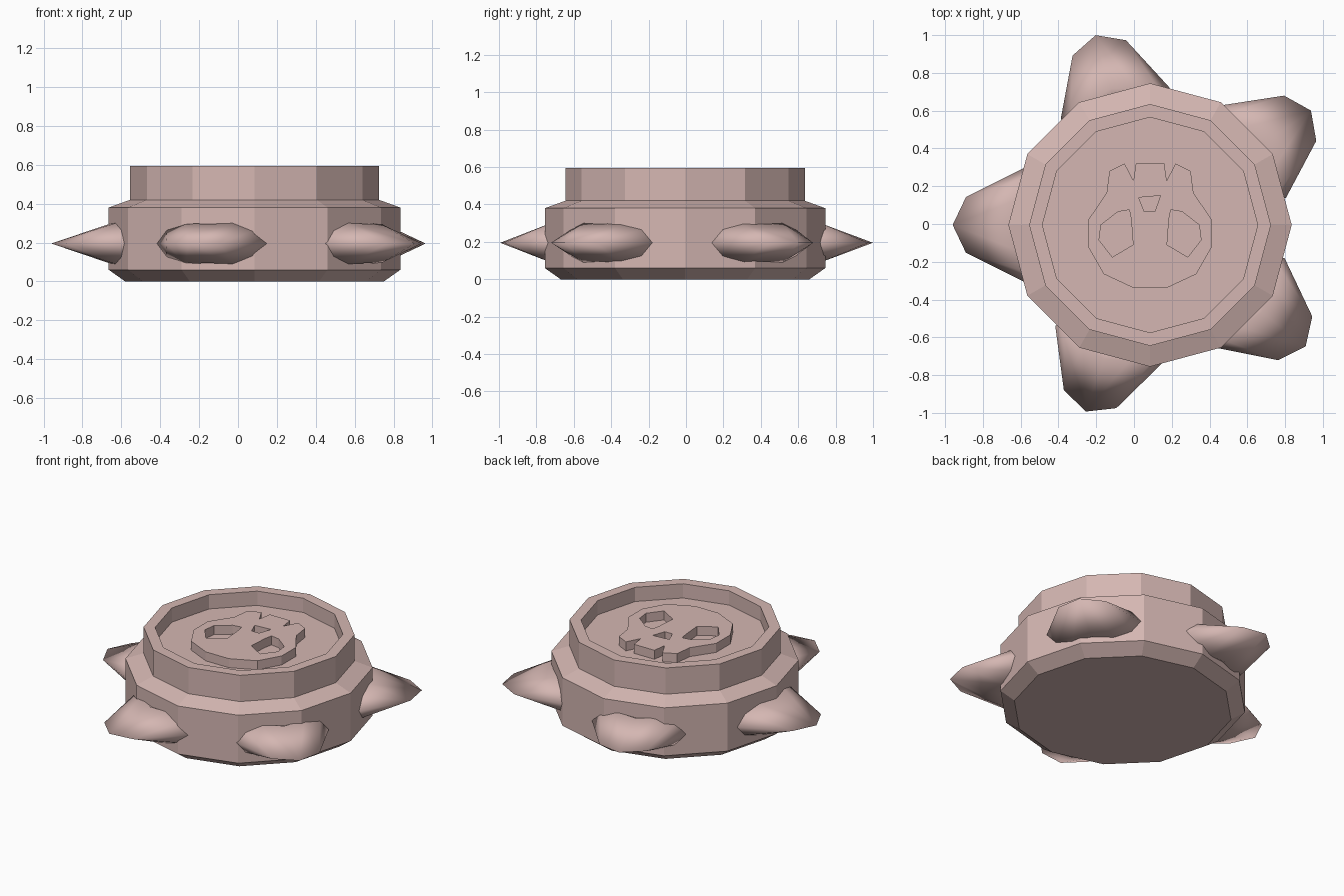
import bpy, bmesh
from math import sin, cos, pi, radians
from mathutils import Matrix, Vector

CENTRE = Vector((0.085, -0.005, 0))

cube = bpy.data.objects.get("Cube")
if cube:
    bpy.data.objects.remove(cube, do_unlink=True)

COLOUR = (0.66, 0.47, 0.445, 1)
mat = bpy.data.materials.new("dusty pink")
mat.use_nodes = True
mat.diffuse_color = COLOUR
mat.node_tree.nodes["Principled BSDF"].inputs["Base Color"].default_value = COLOUR


def add_object(name, data):
    data.materials.clear()
    data.materials.append(mat)
    ob = bpy.data.objects.new(name, data)
    bpy.context.collection.objects.link(ob)
    return ob


def finish(name, bm, smooth=False):
    bmesh.ops.recalc_face_normals(bm, faces=bm.faces)
    for f in bm.faces:
        f.smooth = smooth
    me = bpy.data.meshes.new(name)
    bm.to_mesh(me)
    bm.free()
    return add_object(name, me)


def lathe(name, profile, sides=12):
    """Revolve (radius, height) points, closing both ends with flat caps."""
    bm = bmesh.new()
    rings = [[bm.verts.new((r * cos(2 * pi * i / sides), r * sin(2 * pi * i / sides), z))
              for i in range(sides)] for r, z in profile]
    for a, b in zip(rings, rings[1:]):
        for i in range(sides):
            j = (i + 1) % sides
            bm.faces.new((a[i], a[j], b[j], b[i]))
    bm.faces.new(rings[0])
    bm.faces.new(rings[-1])
    return finish(name, bm)


# Drum-shaped body with a stepped top and a recessed face
body = lathe("body", [(0.665, 0), (0.75, 0.06), (0.75, 0.38), (0.64, 0.42),
                      (0.64, 0.595), (0.57, 0.595), (0.57, 0.5)])
body.location = CENTRE

# Skull emblem: raised plate with eye and nose holes
half = [(0.075, 0.325), (0.088, 0.235), (0.135, 0.325), (0.215, 0.285), (0.23, 0.17),
        (0.325, 0.03), (0.325, -0.12), (0.245, -0.26), (0.085, -0.335)]
eye = [(0.11, 0.08), (0.17, 0.07), (0.26, 0), (0.27, -0.08), (0.2, -0.17),
       (0.09, -0.105), (0.1, 0.03)]
nose = [(-0.06, 0.145), (0.055, 0.155), (0.025, 0.07), (-0.03, 0.07)]


def flip(pts):
    return [(-x, y) for x, y in reversed(pts)]


curve = bpy.data.curves.new("emblem_outline", "CURVE")
curve.dimensions = '2D'
curve.fill_mode = 'BOTH'
curve.extrude = 0.03
for pts in (half + flip(half), eye, flip(eye), nose):
    spline = curve.splines.new('POLY')
    spline.points.add(len(pts) - 1)
    for p, (x, y) in zip(spline.points, pts):
        p.co = (x, y, 0, 1)
    spline.use_cyclic_u = True
outline = bpy.data.objects.new("emblem_outline", curve)
bpy.context.collection.objects.link(outline)
bpy.context.view_layer.update()
plate = bpy.data.meshes.new_from_object(outline.evaluated_get(bpy.context.evaluated_depsgraph_get()))
bpy.data.objects.remove(outline, do_unlink=True)
for poly in plate.polygons:
    poly.use_smooth = False
emblem = add_object("skull_emblem", plate)
emblem.location = CENTRE + Vector((0, 0, 0.53))

# Broad spikes: a blunt ridge tapering from a base that wraps the body
rim = [(-0.3, 0), (-0.24, 0.07), (-0.13, 0.105), (0, 0.1), (0.13, 0.105), (0.24, 0.07), (0.3, 0)]


def spike(name, angle):
    bm = bmesh.new()

    def on_body(y, z, inset=0.0):
        return bm.verts.new((0.75 - 0.268 * abs(y) - inset, y * (1 - 2 * inset), z * (1 - 4 * inset)))

    ridge = [bm.verts.new(c) for c in ((0.975, -0.147, 0), (1.045, 0, 0), (0.975, 0.147, 0))]
    loop = rim + [(-y, -z) for y, z in rim[1:-1]]
    base = [on_body(y, z) for y, z in loop]
    back = [on_body(y, z, 0.04) for y, z in loop]
    n = len(loop)
    lower = [base[0]] + base[:5:-1]
    for b in (base[:7], lower):
        for i, r in enumerate((0, 0, 1, 1, 2, 2)):
            bm.faces.new((b[i], b[i + 1], ridge[r]))
        bm.faces.new((b[2], ridge[0], ridge[1]))
        bm.faces.new((b[4], ridge[1], ridge[2]))
    # Turned-in flange behind the base
    for i in range(n):
        j = (i + 1) % n
        bm.faces.new((base[i], base[j], back[j], back[i]))
    ob = finish(name, bm, smooth=True)
    ob.matrix_world = (Matrix.Translation(CENTRE + Vector((0, 0, 0.195)))
                       @ Matrix.Rotation(radians(angle), 4, 'Z'))


for k, angle in enumerate((180, 106, 35.4, -38, -109)):
    spike(f"spike_{k + 1}", angle)
